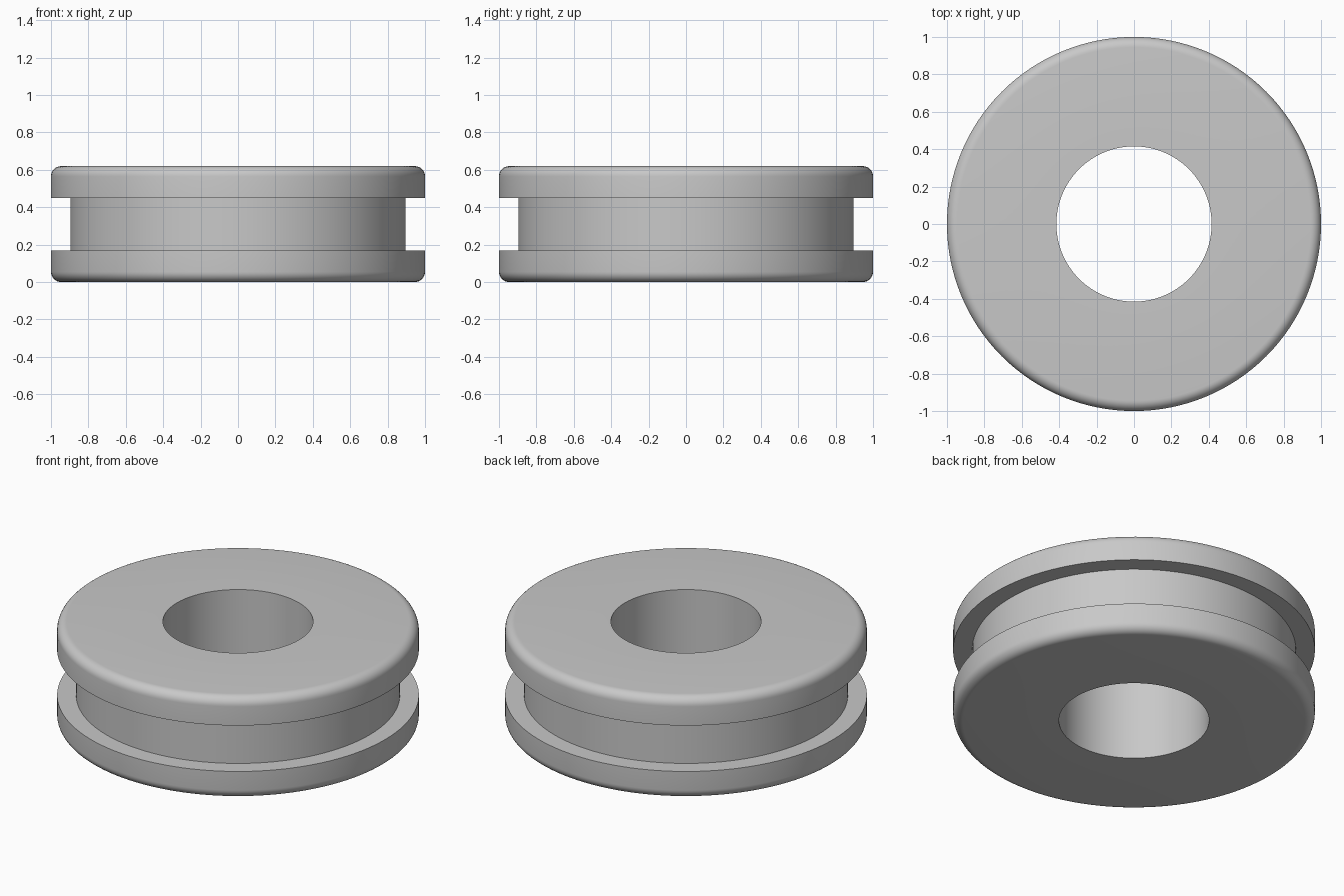
import bpy
import bmesh
import math

cube = bpy.data.objects.get("Cube")
if cube:
    bpy.data.objects.remove(cube, do_unlink=True)

HEIGHT = 0.62
OUTER, GROOVE, BORE = 1.0, 0.895, 0.415
GROOVE_HALF = 0.14
FILLET = 0.055
SEGMENTS = 128
FILLET_STEPS = 8

# Rubber material
rubber = bpy.data.materials.new("grey_rubber")
rubber.use_nodes = True
colour = (0.58, 0.58, 0.58, 1.0)
rubber.diffuse_color = colour
rubber.node_tree.nodes["Principled BSDF"].inputs["Base Color"].default_value = colour

# Upper half of the cross-section: bore edge, rounded rim, groove wall
mid = HEIGHT / 2
upper = [(BORE, mid)]
for i in range(FILLET_STEPS + 1):
    a = math.pi / 2 * (1 - i / FILLET_STEPS)
    upper.append((OUTER - FILLET + FILLET * math.cos(a),
                  mid - FILLET + FILLET * math.sin(a)))
upper += [(OUTER, GROOVE_HALF), (GROOVE, GROOVE_HALF)]

# Mirror it to close the section
section = upper + [(r, -z) for r, z in reversed(upper)]

# Revolve the section around the vertical axis
bm = bmesh.new()
rings = []
for s in range(SEGMENTS):
    a = 2 * math.pi * s / SEGMENTS
    rings.append([bm.verts.new((r * math.cos(a), r * math.sin(a), z + mid))
                  for r, z in section])
for s, ring in enumerate(rings):
    following = rings[(s + 1) % SEGMENTS]
    for i in range(len(section)):
        j = (i + 1) % len(section)
        bm.faces.new((ring[i], ring[j], following[j], following[i]))
bmesh.ops.recalc_face_normals(bm, faces=bm.faces)

mesh = bpy.data.meshes.new("grommet_ring")
bm.to_mesh(mesh)
bm.free()
mesh.materials.append(rubber)
grommet = bpy.data.objects.new("grommet_ring", mesh)
bpy.context.collection.objects.link(grommet)

# Smooth curves, crisp groove and bore edges
bpy.ops.object.select_all(action='DESELECT')
grommet.select_set(True)
bpy.context.view_layer.objects.active = grommet
bpy.ops.object.shade_smooth_by_angle(angle=math.radians(30))
